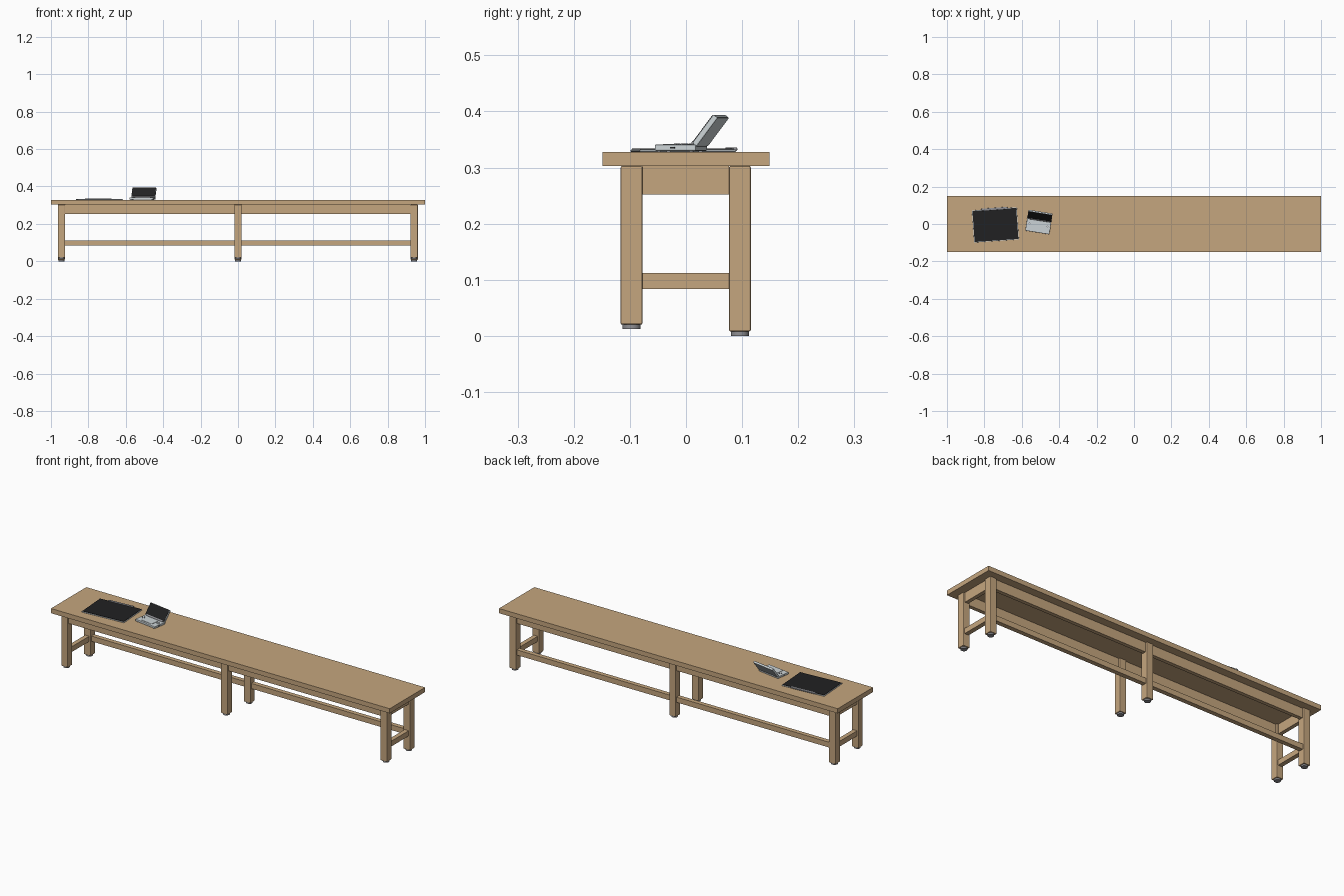
import bpy
from math import radians
from mathutils import Matrix, Vector

cube = bpy.data.objects.get("Cube")
if cube:
    bpy.data.objects.remove(cube, do_unlink=True)


def material(name, rgb):
    m = bpy.data.materials.new(name)
    m.use_nodes = True
    m.diffuse_color = (*rgb, 1)
    m.node_tree.nodes["Principled BSDF"].inputs["Base Color"].default_value = (*rgb, 1)
    return m


wood = material("light wood", (0.56, 0.38, 0.21))
black = material("black", (0.015, 0.015, 0.016))
silver = material("pale grey", (0.6, 0.65, 0.67))
grey = material("mid grey", (0.28, 0.28, 0.3))


def finish(name, mat, bevel, frame):
    o = bpy.context.object
    o.name = name
    o.data.materials.append(mat)
    o.matrix_world = frame @ o.matrix_world
    if bevel:
        b = o.modifiers.new("rounded edges", "BEVEL")
        b.width, b.segments = bevel, 2
    return o


def box(name, mat, lo, hi, bevel=0, frame=Matrix()):
    """Box between two opposite corners, placed in a local frame."""
    lo, hi = Vector(lo), Vector(hi)
    bpy.ops.mesh.primitive_cube_add(size=1)
    o = bpy.context.object
    o.data.transform(Matrix.Translation((lo + hi) / 2) @ Matrix.Diagonal((*(hi - lo), 1)))
    return finish(name, mat, bevel, frame)


def cylinder(name, mat, radius, length, centre, frame=Matrix(), along_x=False):
    bpy.ops.mesh.primitive_cylinder_add(vertices=24, radius=radius, depth=length)
    o = bpy.context.object
    turn = Matrix.Rotation(radians(90), 4, "Y") if along_x else Matrix()
    o.data.transform(Matrix.Translation(centre) @ turn)
    bpy.ops.object.shade_smooth_by_angle()
    return finish(name, mat, 0, frame)


# Table top
TOP = 0.328
UNDER = 0.303
box("table_top", wood, (-1, -0.149, UNDER), (1, 0.149, TOP))

# Six legs on round feet; the front ones stand a little higher
LEG_X = (-0.944, 0, 0.942)
HALF = 0.0195
for side, y, lift in (("front", -0.097, 0.012), ("back", 0.096, 0)):
    for place, x in zip(("right", "middle", "left"), LEG_X):
        box(f"{side}_{place}_leg", wood, (x - HALF, y - HALF, lift + 0.008),
            (x + HALF, y + HALF, UNDER), 0.003)
        cylinder(f"{side}_{place}_foot", grey, 0.016, 0.01, (x, y, lift + 0.005))
    # Long apron rails between the legs
    for place, a, b in (("right", LEG_X[0], LEG_X[1]), ("left", LEG_X[1], LEG_X[2])):
        box(f"{side}_{place}_apron", wood, (a + HALF, y - 0.01, 0.252),
            (b - HALF, y + 0.01, UNDER))

# Low stretchers along the back
for place, a, b in (("right", LEG_X[0], LEG_X[1]), ("left", LEG_X[1], LEG_X[2])):
    box(f"back_{place}_stretcher", wood, (a + HALF, 0.084, 0.084), (b - HALF, 0.108, 0.112))

# End aprons and end stretchers
for place, x in (("right", LEG_X[0]), ("left", LEG_X[2])):
    box(f"{place}_end_apron", wood, (x - 0.01, -0.078, 0.252), (x + 0.01, 0.077, UNDER))
    box(f"{place}_end_stretcher", wood, (x - 0.012, -0.078, 0.084), (x + 0.012, 0.077, 0.112))

# Flat drawing pad with a raised rear bar
pad = Matrix.Translation((-0.741, -0.004, TOP)) @ Matrix.Rotation(radians(4), 4, "Z")
box("pad_body", silver, (-0.12, -0.087, 0), (0.12, 0.085, 0.004), 0.0015, pad)
box("pad_surface", black, (-0.117, -0.084, 0.004), (0.117, 0.082, 0.006), 0, pad)
box("pad_rear_bar", grey, (-0.07, 0.079, 0.002), (0.07, 0.091, 0.008), 0.002, pad)

# Small open clamshell device
device = Matrix.Translation((-0.51, 0, TOP)) @ Matrix.Rotation(radians(-9), 4, "Z")
box("device_base", silver, (-0.065, -0.046, 0.002), (0.065, 0.028, 0.013), 0.002, device)
box("device_touch_area", silver, (-0.034, -0.036, 0.013), (0.034, 0.008, 0.0145), 0, device)
for s in (-1, 1):
    for y in (-0.04, 0.018):
        cylinder("device_foot", grey, 0.004, 0.004, (s * 0.055, y, 0.002), device)
    for dx, dy in ((0, 0.006), (0, -0.006), (0.006, 0), (-0.006, 0)):
        cylinder("device_button", grey, 0.0022, 0.003,
                 (s * 0.049 + dx, -0.006 + dy, 0.0135), device)
    box("device_side_port", black, (s * 0.065 - 0.001, -0.018, 0.006),
        (s * 0.065 + 0.001, -0.01, 0.009), 0, device)
cylinder("device_hinge", grey, 0.006, 0.11, (0, 0.024, 0.014), device, True)

# Tilted lid with a dark screen
lid = device @ Matrix.Translation((0, 0.02, 0.014)) @ Matrix.Rotation(radians(-37), 4, "X")
box("device_lid", silver, (-0.065, 0, 0.002), (0.065, 0.01, 0.066), 0.002, lid)
box("device_screen", black, (-0.063, -0.001, 0.004), (0.063, 0.001, 0.064), 0, lid)
